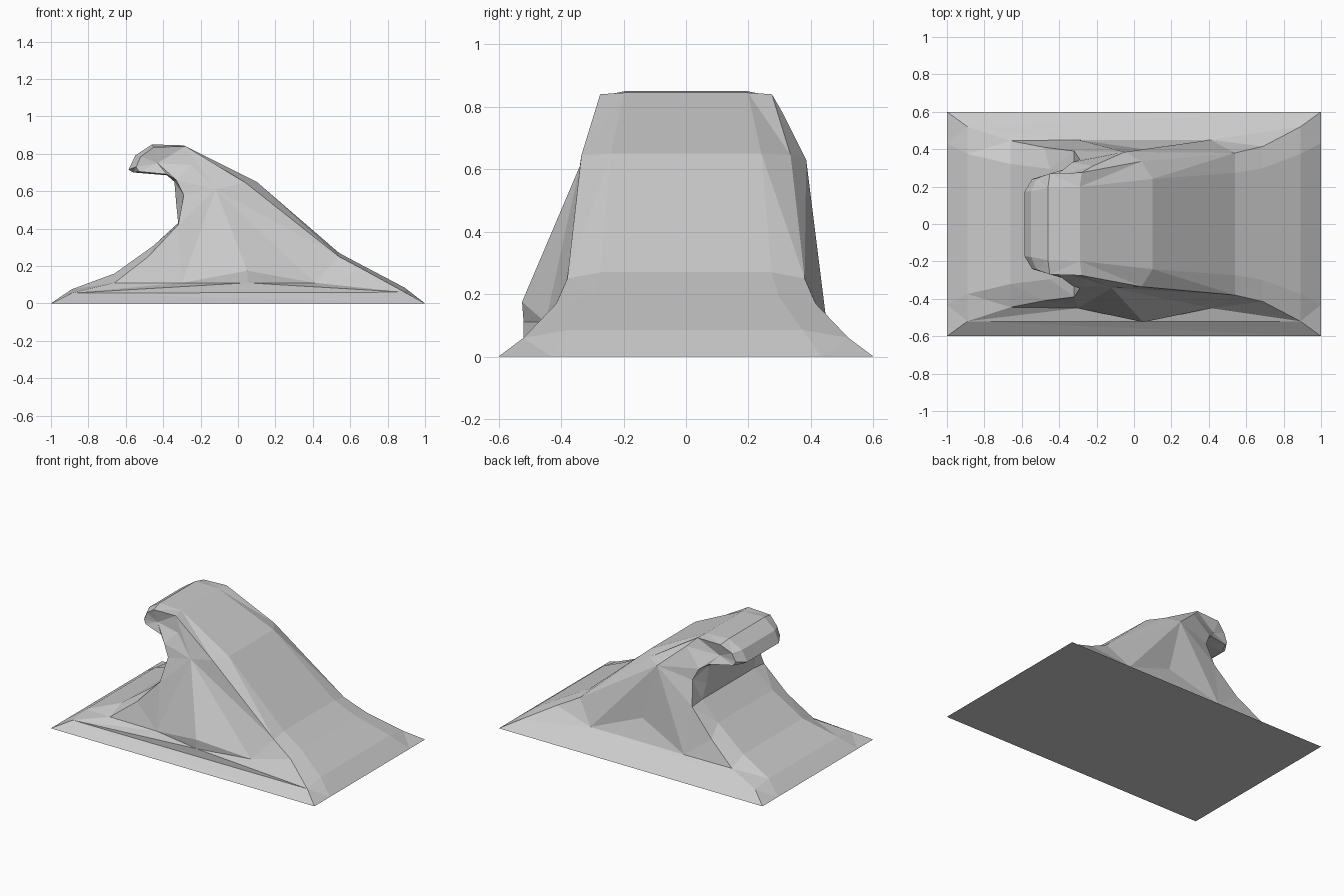
import bpy, bmesh

# Wave outline: edge x, edge z, half width, middle x, middle z
profile = [
    (-1.00, 0.00, 0.60, -1.00, 0.00),
    (-0.89, 0.055, 0.52, -0.89, 0.075),
    (-0.66, 0.11, 0.445, -0.66, 0.16),
    (-0.48, 0.25, 0.41, -0.45, 0.31),
    (-0.32, 0.42, 0.39, -0.32, 0.43),
    (-0.29, 0.58, 0.345, -0.33, 0.53),
    (-0.33, 0.66, 0.33, -0.34, 0.65),
    (-0.38, 0.69, 0.29, -0.38, 0.685),
    (-0.53, 0.705, 0.245, -0.56, 0.70),
    (-0.545, 0.73, 0.24, -0.585, 0.715),
    (-0.52, 0.785, 0.245, -0.55, 0.79),
    (-0.45, 0.835, 0.27, -0.46, 0.85),
    (-0.28, 0.84, 0.275, -0.29, 0.845),
    (0.04, 0.645, 0.335, 0.10, 0.65),
    (0.54, 0.25, 0.38, 0.54, 0.27),
    (0.69, 0.17, 0.415, 0.69, 0.19),
    (0.89, 0.06, 0.52, 0.89, 0.085),
    (1.00, 0.00, 0.60, 1.00, 0.00),
]
# Side wall relief points, front and back
relief = {
    -1: dict(A=(-0.30, -0.45, 0.11), B=(0.05, -0.52, 0.11), D=(0.41, -0.45, 0.11),
             K=(0.05, -0.525, 0.175), T=(-0.12, -0.34, 0.61),
             N=(-0.25, -0.295, 0.74), C=(-0.43, -0.255, 0.75)),
    1: dict(A=(-0.30, 0.45, 0.11), B=(0.05, 0.45, 0.11), D=(0.41, 0.45, 0.11),
            K=(0.05, 0.40, 0.25), T=(-0.05, 0.385, 0.63),
            N=(-0.22, 0.31, 0.78), C=(-0.43, 0.25, 0.75)),
}
bm = bmesh.new()

# Rolling water surface swept across the width
rows = []
for ex, ez, w, mx, mz in profile:
    rows.append([bm.verts.new((ex if abs(f) == 1 else mx, f * w, ez if abs(f) == 1 else mz))
                 for f in (-1, -0.72, 0, 0.72, 1)])
for a, b in zip(rows, rows[1:]):
    for i in range(4):
        bm.faces.new((a[i], a[i + 1], b[i + 1], b[i]))

# Flared side walls
for side, col in ((-1, 0), (1, 4)):
    v = {k: bm.verts.new(p) for k, p in relief[side].items()}
    v.update({i: r[col] for i, r in enumerate(rows)})
    faces = [(0, 1, 16, 17), (1, 2, 'A', 'B'), (1, 'B', 16), ('B', 'D', 15, 16),
             (2, 3, 'A'), (3, 4, 'A'), (4, 'T', 'A'), ('A', 'T', 'K'), ('A', 'K', 'B'),
             ('B', 'K', 'D'), ('K', 'T', 'D'), ('D', 'T', 14), ('D', 14, 15),
             ('T', 13, 14), (4, 5, 'T'), (5, 6, 'T'), (6, 'N', 'T'),
             ('N', 12, 'T'), (12, 13, 'T')]
    lip = [6, 7, 8, 9, 10, 11, 12, 'N']
    faces += [(a, b, 'C') for a, b in zip(lip, lip[1:] + lip[:1])]
    for f in faces:
        bm.faces.new([v[k] for k in f])

# Flat underside
bm.faces.new(rows[0] + rows[-1][::-1])
bmesh.ops.recalc_face_normals(bm, faces=bm.faces)
bmesh.ops.triangulate(bm, faces=bm.faces)

mesh = bpy.data.meshes.new("ocean_wave")
bm.to_mesh(mesh)
bm.free()
wave = bpy.data.objects.new("ocean_wave", mesh)
bpy.context.collection.objects.link(wave)
